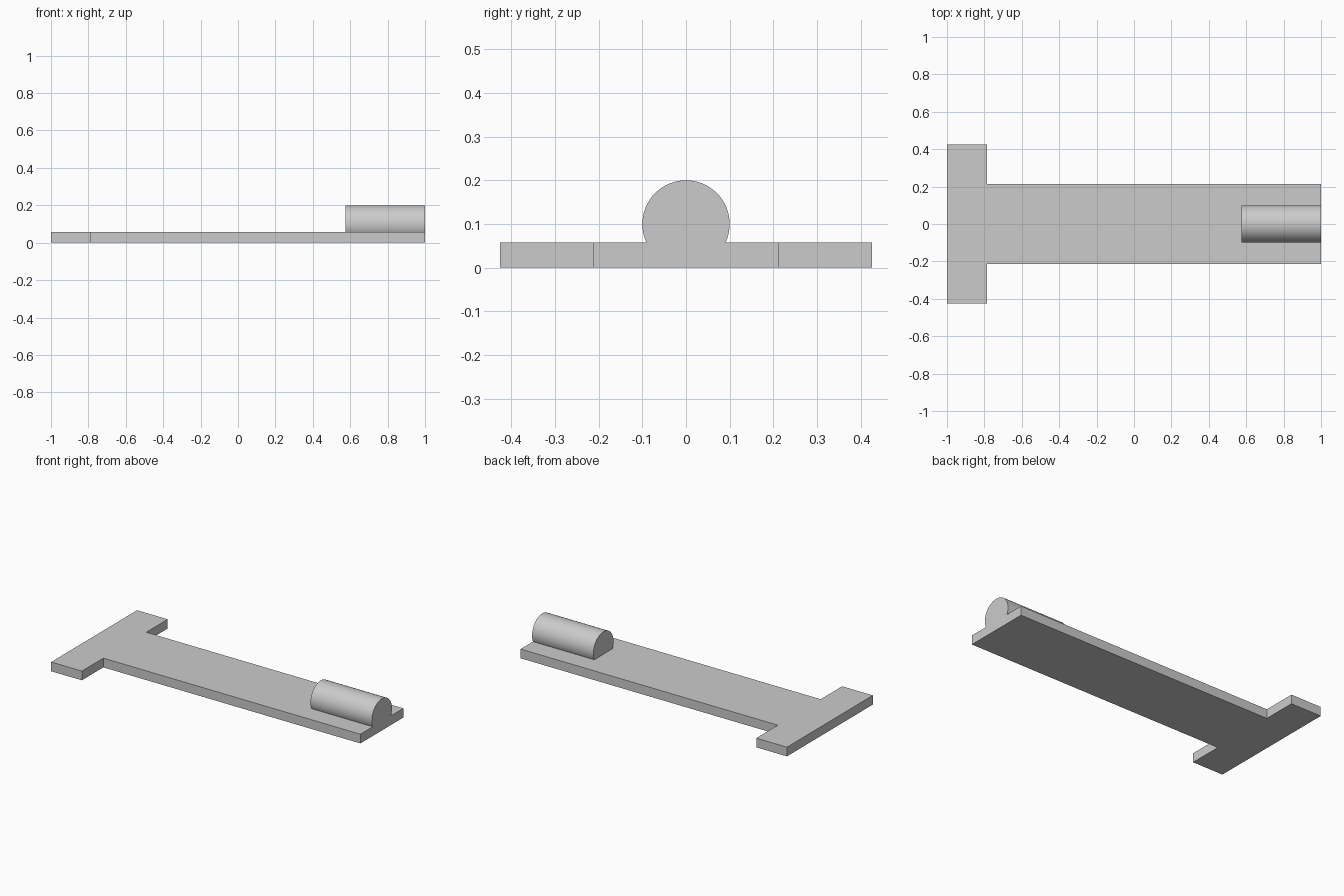
import bpy, bmesh
from math import cos, sin, asin, pi, radians

default = bpy.data.objects.get("Cube")
if default:
    bpy.data.objects.remove(default, do_unlink=True)

# Dimensions
THICK = 0.058
HALF_BODY, HALF_HEAD = 0.213, 0.426
HEAD_X, BARREL_X = -0.787, 0.574
RADIUS = 0.1
SINK = 0.03            # depth at which the barrel is buried in the plate

grey = bpy.data.materials.new("light grey")
grey.use_nodes = True
colour = (0.6, 0.6, 0.6, 1)
grey.diffuse_color = colour
grey.node_tree.nodes["Principled BSDF"].inputs["Base Color"].default_value = colour


def prism(name, outline, depth):
    """Extrude a closed outline of 3D points along a vector."""
    bm = bmesh.new()
    face = bm.faces.new([bm.verts.new(p) for p in outline])
    top = bmesh.ops.extrude_face_region(bm, geom=[face], use_keep_orig=True)["geom"]
    bmesh.ops.translate(bm, vec=depth,
                        verts=[g for g in top if isinstance(g, bmesh.types.BMVert)])
    bmesh.ops.recalc_face_normals(bm, faces=bm.faces)
    mesh = bpy.data.meshes.new(name)
    bm.to_mesh(mesh)
    bm.free()
    mesh.materials.append(grey)
    obj = bpy.data.objects.new(name, mesh)
    bpy.context.collection.objects.link(obj)
    return obj


# T-shaped base plate: half outline mirrored across y
half = [(1, HALF_BODY), (HEAD_X, HALF_BODY), (HEAD_X, HALF_HEAD), (-1, HALF_HEAD)]
outline = half + [(x, -y) for x, y in reversed(half)]
plate = prism("base_plate", [(x, y, 0) for x, y in outline], (0, 0, THICK))

# Round barrel lying along the plate, cut flat inside it
start = asin((SINK - RADIUS) / RADIUS)
steps = 64
angles = [start + (pi - 2 * start) * i / steps for i in range(steps + 1)]
arc = [(BARREL_X, RADIUS * cos(a), RADIUS + RADIUS * sin(a)) for a in angles]
barrel = prism("barrel", arc, (1 - BARREL_X, 0, 0))

# Fuse the barrel with the plate
join = plate.modifiers.new("join", "BOOLEAN")
join.operation = "UNION"
join.solver = "EXACT"
join.object = barrel
bpy.ops.object.select_all(action="DESELECT")
plate.select_set(True)
bpy.context.view_layer.objects.active = plate
bpy.ops.object.modifier_apply(modifier=join.name)
bpy.data.objects.remove(barrel, do_unlink=True)

# Merge the flush end faces
bm = bmesh.new()
bm.from_mesh(plate.data)
bmesh.ops.remove_doubles(bm, verts=bm.verts, dist=0.00001)
bmesh.ops.dissolve_limit(bm, angle_limit=radians(1), verts=bm.verts, edges=bm.edges)
bm.to_mesh(plate.data)
bm.free()
bpy.ops.object.shade_smooth_by_angle(angle=radians(30))
